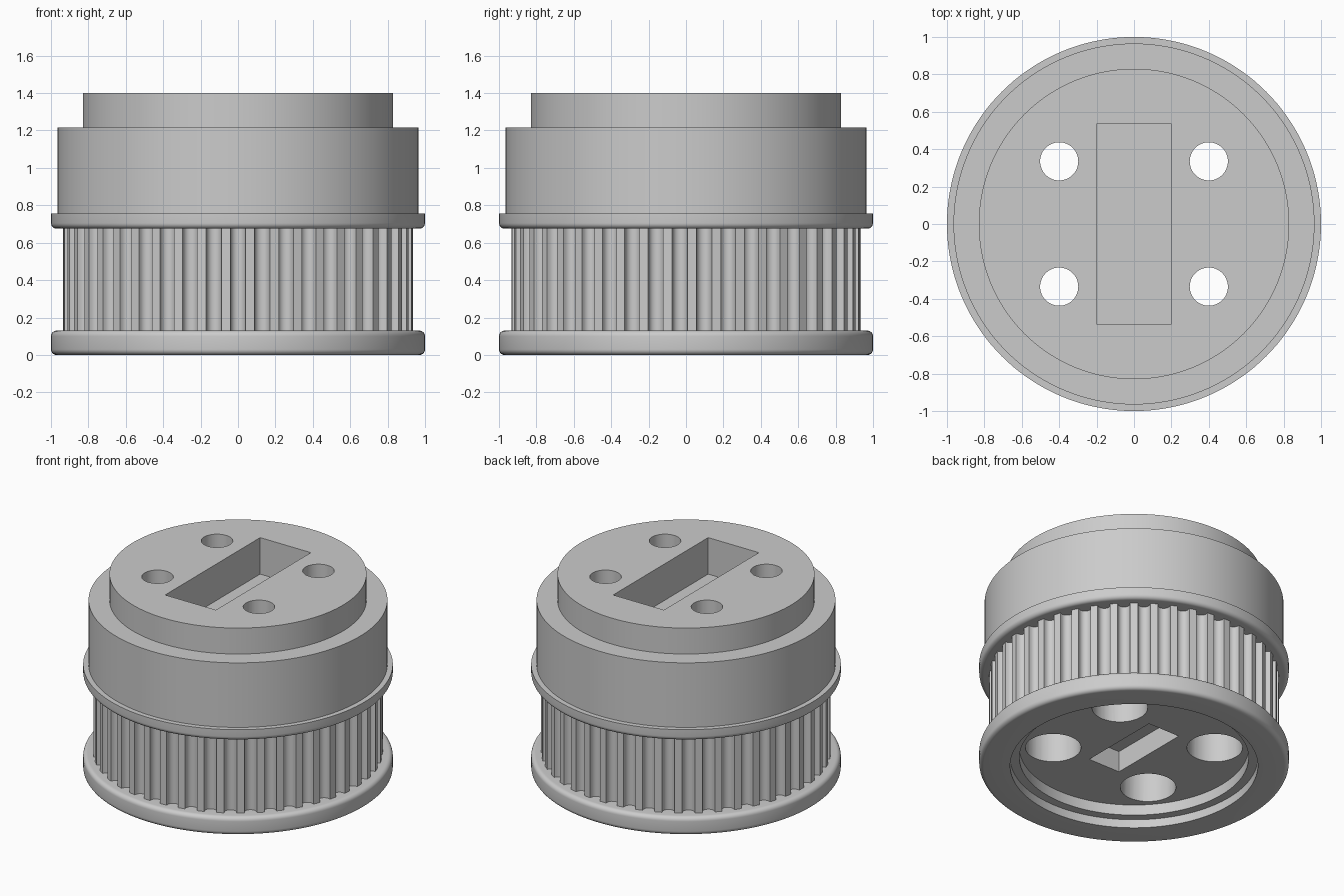
import bpy, bmesh, math
from mathutils import Matrix, Vector

cube = bpy.data.objects.get("Cube")
if cube:
    bpy.data.objects.remove(cube, do_unlink=True)

SEGMENTS = 144
TEETH = 45

grey = bpy.data.materials.new("plain_grey")
grey.use_nodes = True
grey.diffuse_color = (0.6, 0.6, 0.6, 1)
grey.node_tree.nodes["Principled BSDF"].inputs["Base Color"].default_value = (0.6, 0.6, 0.6, 1)


def fillet(r, z, start, size=0.03, steps=6):
    """Quarter arc of profile points around the centre (r, z)."""
    return [(r + size * math.cos(math.radians(start + 90 * i / steps)),
             z + size * math.sin(math.radians(start + 90 * i / steps)))
            for i in range(steps + 1)]


def lathe(bm, profile, steps, centre=(0, 0)):
    """Revolve (radius, height) points around a vertical axis."""
    part = bmesh.new()
    verts = [part.verts.new((r, 0, z)) for r, z in profile]
    edges = [part.edges.new(pair) for pair in zip(verts, verts[1:])]
    bmesh.ops.spin(part, geom=verts + edges, cent=(0, 0, 0), axis=(0, 0, 1),
                   angle=math.tau, steps=steps)
    bmesh.ops.remove_doubles(part, verts=part.verts, dist=0.0001)
    bmesh.ops.translate(part, verts=part.verts, vec=(*centre, 0))
    temp = bpy.data.meshes.new("temp")
    part.to_mesh(temp)
    part.free()
    bm.from_mesh(temp)
    bpy.data.meshes.remove(temp)


def box(bm, width, depth, z0, z1):
    matrix = Matrix.Translation((0, 0, (z0 + z1) / 2)) @ Matrix.Diagonal((width, depth, z1 - z0, 1))
    bmesh.ops.create_cube(bm, size=1, matrix=matrix)


def make_object(name, bm):
    bmesh.ops.recalc_face_normals(bm, faces=bm.faces)
    mesh = bpy.data.meshes.new(name)
    bm.to_mesh(mesh)
    bm.free()
    mesh.materials.append(grey)
    obj = bpy.data.objects.new(name, mesh)
    bpy.context.collection.objects.link(obj)
    return obj


def activate(obj):
    bpy.ops.object.select_all(action="DESELECT")
    obj.select_set(True)
    bpy.context.view_layer.objects.active = obj


# Turned body: stepped bottom recess, two flanges, drum and raised top
profile = [(0, 0.135), (0.74, 0.135), (0.74, 0.06), (0.8, 0.06), (0.8, 0)]
profile += fillet(0.97, 0.03, -90) + fillet(0.97, 0.1, 0)
profile += [(0.86, 0.13), (0.86, 0.675)]
profile += fillet(0.97, 0.705, -90)
profile += [(1, 0.755), (0.965, 0.755), (0.965, 1.215),
            (0.83, 1.215), (0.83, 1.4), (0, 1.4)]
bm = bmesh.new()
lathe(bm, profile, SEGMENTS)
body = make_object("pulley_body", bm)

# Cutters: top pocket, bottom slot and four counterbored screw holes
bm = bmesh.new()
box(bm, 0.4, 1.07, 1.14, 1.5)
box(bm, 0.25, 0.6, 0.05, 0.285)
hole = [(0, 0.05), (0.18, 0.05), (0.18, 0.7), (0.102, 0.7), (0.102, 1.5), (0, 1.5)]
for x in (-0.4, 0.4):
    for y in (-0.335, 0.335):
        lathe(bm, hole, 48, (x, y))
cutter = make_object("hole_cutter", bm)
cutter.hide_render = True

cut = body.modifiers.new("holes", "BOOLEAN")
cut.operation = "DIFFERENCE"
cut.solver = "EXACT"
cut.object = cutter
activate(body)
bpy.ops.object.modifier_apply(modifier=cut.name)
bpy.data.objects.remove(cutter, do_unlink=True)

# Toothed ring: rounded grooves around the belt track, ends buried in the flanges
RADIUS, HALF_WIDTH, DEPTH, STEPS = 0.935, 0.041, 0.05, 10
outline = []
for tooth in range(TEETH):
    turn = Matrix.Rotation(math.tau * tooth / TEETH - math.pi / 2, 3, "Z")
    for i in range(STEPS + 1):
        a = math.pi * i / STEPS
        side = -HALF_WIDTH * math.cos(a)
        rim = math.sqrt(RADIUS ** 2 - side ** 2)
        outline.append(turn @ Vector((rim - DEPTH * math.sin(a) ** 0.8, side, 0)))
bm = bmesh.new()
low = [bm.verts.new((p.x, p.y, 0.12)) for p in outline]
high = [bm.verts.new((p.x, p.y, 0.685)) for p in outline]
for i in range(len(outline)):
    j = (i + 1) % len(outline)
    bm.faces.new((low[i], low[j], high[j], high[i]))
teeth = make_object("belt_teeth", bm)

for obj in (body, teeth):
    activate(obj)
    bpy.ops.object.shade_smooth_by_angle(angle=math.radians(35))
